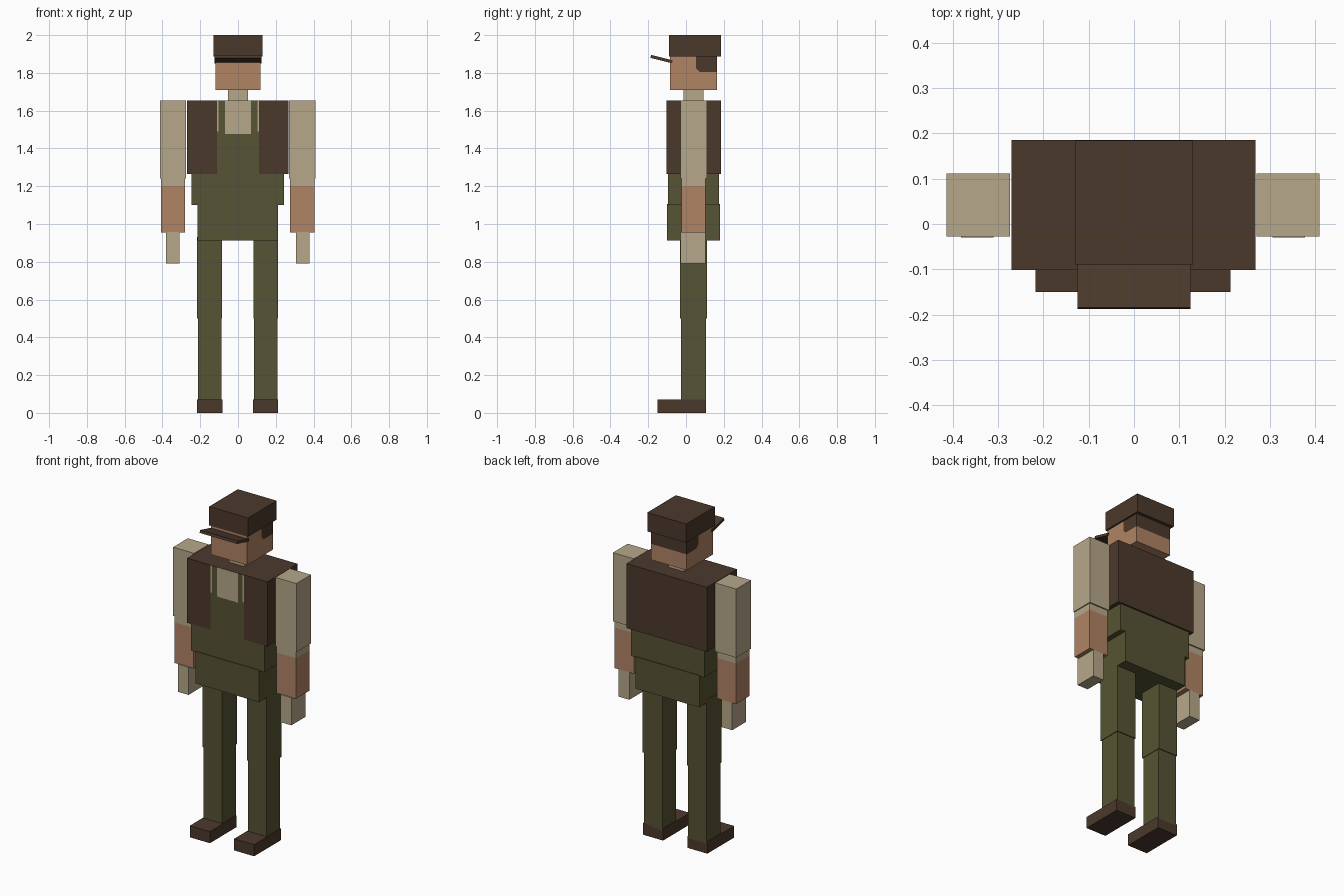
import bpy, bmesh, math
from mathutils import Vector, Matrix

if "Cube" in bpy.data.objects:
    bpy.data.objects.remove(bpy.data.objects["Cube"])


def srgb(*c):
    return [((v / 255 + 0.055) / 1.055) ** 2.4 if v > 10 else v / 3295 for v in c] + [1.0]


def material(name, *rgb):
    m = bpy.data.materials.new(name)
    m.diffuse_color = srgb(*rgb)
    m.use_nodes = True
    m.node_tree.nodes["Principled BSDF"].inputs["Base Color"].default_value = m.diffuse_color
    return m


BROWN = material("dark brown", 75, 57, 44)
GREEN = material("olive green", 86, 84, 51)
TAN = material("tan cloth", 182, 168, 138)
SKIN = material("skin", 176, 131, 100)


def box(name, x, y, z, mats, cuts=(), rule=None, tilt=0.0):
    """Box from axis ranges; cuts are (point, normal) planes, rule picks a material per face."""
    lo, hi = Vector((x[0], y[0], z[0])), Vector((x[1], y[1], z[1]))
    centre, size = (lo + hi) / 2, hi - lo
    bm = bmesh.new()
    bmesh.ops.create_cube(bm, size=1)
    m = Matrix.Translation(centre) @ Matrix.Rotation(tilt, 4, 'X') @ Matrix.Diagonal((*size, 1))
    bm.transform(m)
    for co, no in cuts:
        geom = bm.verts[:] + bm.edges[:] + bm.faces[:]
        bmesh.ops.bisect_plane(bm, geom=geom, plane_co=co, plane_no=no)
    bm.normal_update()
    if rule:
        for f in bm.faces:
            f.material_index = rule(f.calc_center_median(), f.normal)
    me = bpy.data.meshes.new(name)
    bm.to_mesh(me)
    bm.free()
    for mat in mats:
        me.materials.append(mat)
    ob = bpy.data.objects.new(name, me)
    bpy.context.collection.objects.link(ob)
    return ob


X, Z = (1, 0, 0), (0, 0, 1)

# Cap and upturned peak
box("cap", (-0.13, 0.13), (-0.089, 0.184), (1.886, 2.0), [BROWN])
box("cap_peak", (-0.125, 0.125), (-0.188, -0.070), (1.865, 1.881), [BROWN],
    tilt=-math.radians(14))


# Head with hair around the back, rounded off at the lower front corner
def hair(c, n):
    return int(c.y > 0.052 and c.z > 1.806 and (c.y - 0.052) + (c.z - 1.806) > 0.02
               and abs(n.z) < 0.5)


box("head", (-0.12, 0.12), (-0.085, 0.165), (1.71, 1.89), [SKIN, BROWN],
    [((0, 0.052, 0), (0, 1, 0)), ((0, 0, 1.806), Z), ((0, 0.072, 1.806), (0, 1, 1))], hair)
box("neck", (-0.052, 0.052), (-0.012, 0.092), (1.64, 1.715), [TAN])


# Waistcoat, with the bib, straps and shirt showing at the front
def chest(c, n):
    a = abs(c.x)
    if n.y > -0.5 or a > 0.112:
        return 0
    if (a < 0.07 and c.z > 1.477) or (a > 0.102 and c.z > 1.49):
        return 2
    return 1


box("waistcoat", (-0.27, 0.268), (-0.102, 0.186), (1.265, 1.655), [BROWN, GREEN, TAN],
    [((s * v, 0, 0), X) for s in (-1, 1) for v in (0.07, 0.102, 0.112)]
    + [((0, 0, 1.477), Z), ((0, 0, 1.49), Z)], chest)

# Trouser waist and hips
box("waist", (-0.246, 0.244), (-0.096, 0.176), (1.10, 1.266), [GREEN])
box("hips", (-0.215, 0.212), (-0.10, 0.18), (0.912, 1.105), [GREEN])

# Limbs on both sides
for s, side in ((-1, "left"), (1, "right")):
    def limb(name, a, b, y, z, *args):
        box(side + "_" + name, sorted((s * a - 0.002, s * b - 0.002)), y, z, *args)

    limb("thigh", 0.083, 0.214, (-0.031, 0.111), (0.50, 0.93), [GREEN])
    limb("shin", 0.086, 0.21, (-0.026, 0.106), (0.06, 0.51), [GREEN])
    limb("boot", 0.081, 0.215, (-0.15, 0.106), (0.0, 0.07), [BROWN])
    limb("upper_arm", 0.272, 0.412, (-0.028, 0.112), (1.24, 1.655), [TAN])
    limb("forearm", 0.278, 0.406, (-0.024, 0.104), (0.955, 1.245), [SKIN, TAN],
         [((0, 0, 1.20), Z)], lambda c, n: int(c.z > 1.20))
    limb("hand", 0.308, 0.38, (-0.03, 0.104), (0.79, 0.957), [TAN])
